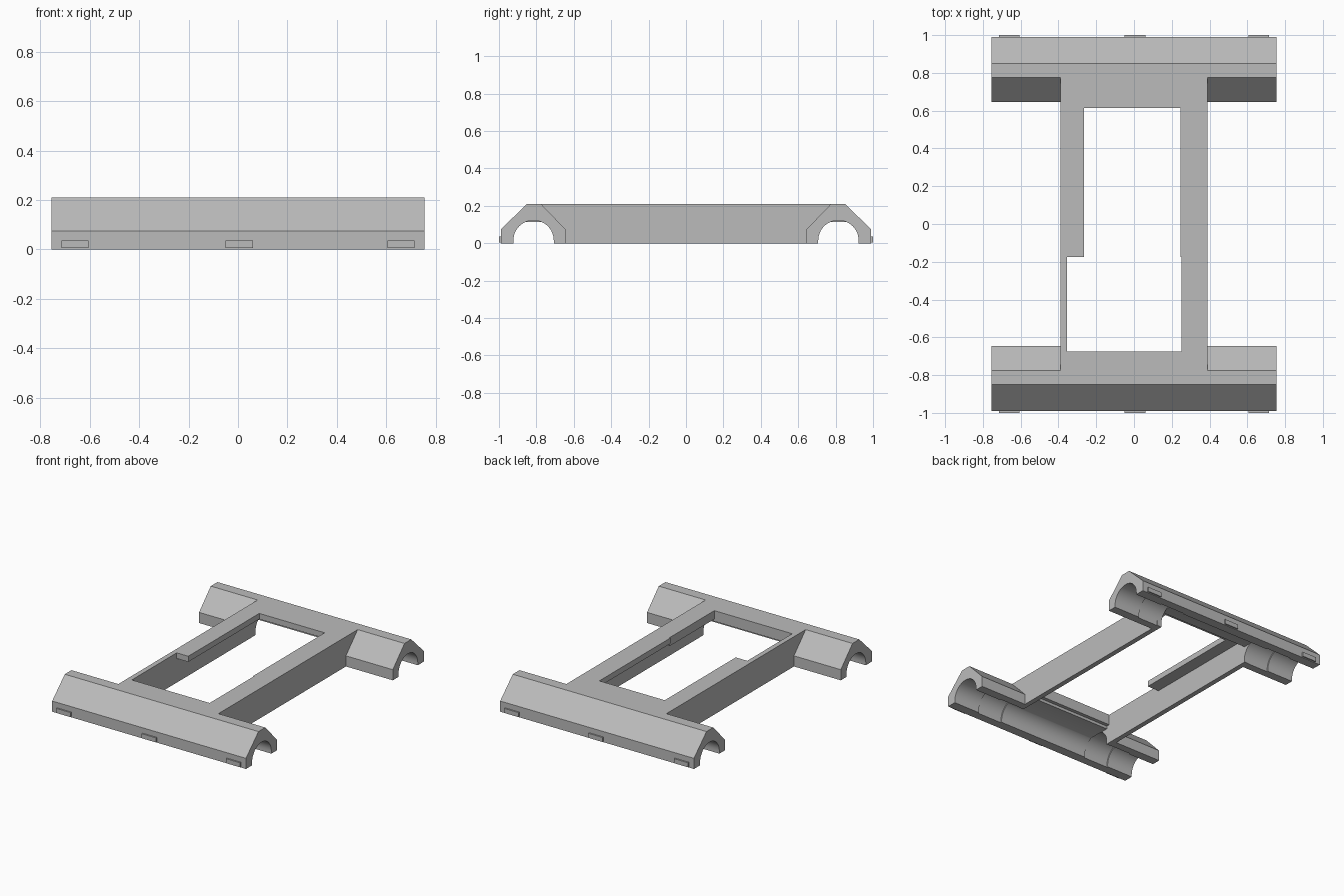
import bpy, bmesh, math

cube = bpy.data.objects.get("Cube")
if cube:
    bpy.data.objects.remove(cube)

grey = bpy.data.materials.new("light_grey_plastic")
grey.use_nodes = True
colour = (0.5, 0.5, 0.5, 1)
grey.diffuse_color = colour
grey.node_tree.nodes["Principled BSDF"].inputs["Base Color"].default_value = colour

TOP = 0.21
HALF = 0.755      # half length of an axle housing
RAIL = 0.39       # outer face of the side rails
WALL = 0.355      # inner face of the rail walls
BORE_Y, BORE_Z = 0.815, 0.015


def extrude(name, profile, x0, x1):
    """Prism along x from a (y, z) profile."""
    bm = bmesh.new()
    base = bm.faces.new([bm.verts.new((x0, y, z)) for y, z in profile])
    geo = bmesh.ops.extrude_face_region(bm, geom=[base])["geom"]
    moved = [v for v in geo if isinstance(v, bmesh.types.BMVert)]
    bmesh.ops.translate(bm, verts=moved, vec=(x1 - x0, 0, 0))
    bmesh.ops.recalc_face_normals(bm, faces=bm.faces)
    mesh = bpy.data.meshes.new(name)
    bm.to_mesh(mesh)
    bm.free()
    mesh.materials.append(grey)
    obj = bpy.data.objects.new(name, mesh)
    bpy.context.collection.objects.link(obj)
    bpy.ops.object.select_all(action='DESELECT')
    obj.select_set(True)
    bpy.context.view_layer.objects.active = obj
    bpy.ops.object.shade_smooth_by_angle(angle=math.radians(25))
    return obj


def box(name, x0, x1, y0, y1, z0, z1):
    return extrude(name, [(y0, z0), (y1, z0), (y1, z1), (y0, z1)], x0, x1)


def arc(radius, start, end, steps=24):
    """Bore arc; angles run from the outer side over the top."""
    return [(BORE_Y + radius * math.cos(start + (end - start) * i / steps),
             BORE_Z + radius * math.sin(start + (end - start) * i / steps))
            for i in range(steps + 1)]


def housing(radius):
    """Chamfered housing with an open half-round bore."""
    return ([(0.645, 0), (0.645, 0.075), (0.775, TOP), (0.85, TOP),
             (0.99, 0.075), (0.99, 0), (BORE_Y + radius, 0)]
            + arc(radius, 0, math.pi) + [(BORE_Y - radius, 0)])


def centre_housing(radius, roof):
    """Between the rails the inner leg is left out and the roof is flat."""
    stop = math.asin((roof - BORE_Z) / radius)
    return ([(0.7, roof), (0.7, TOP), (0.85, TOP), (0.99, 0.075),
             (0.99, 0), (BORE_Y + radius, 0)] + arc(radius, 0, stop))


# Axle housings, front and rear
for end, s in (("front", -1), ("rear", 1)):
    def flip(profile):
        return [(s * y, z) for y, z in profile]

    extrude(end + "_housing_centre", flip(centre_housing(0.108, 0.115)), -WALL, WALL)
    for side, k in (("left", 1), ("right", -1)):
        extrude(f"{end}_{side}_housing_end", flip(housing(0.108)), k * 0.55, k * HALF)
        extrude(f"{end}_{side}_bearing_seat", flip(housing(0.116)), k * WALL, k * 0.55)
    # Deck joining the housing to the rails
    box(end + "_deck", -RAIL, RAIL, s * 0.8, s * 0.7, 0.135, TOP)
    edge, under = (0.675, 0.135) if s < 0 else (0.615, 0.17)
    box(end + "_deck_lip", -RAIL, RAIL, s * 0.7, s * edge, under, TOP)
    # Small clips on the outer face
    for place, x in (("left", 0.66), ("middle", 0.005), ("right", -0.66)):
        box(f"{end}_{place}_clip", x - 0.055, x + 0.055,
            s * 0.985, s * 1.0, 0.005, 0.037)

# Side rail walls
for side, k in (("left", 1), ("right", -1)):
    box(side + "_rail_wall", k * WALL, k * RAIL, -0.702, 0.702, 0, TOP)

# Ledges along the tops of the rails
box("right_rail_ledge", -0.36, -0.265, -0.175, 0.62, 0.17, TOP)
box("left_rail_ledge_rear", 0.245, 0.36, -0.175, 0.62, 0.17, TOP)
box("left_rail_ledge_front", 0.252, 0.36, -0.68, -0.175, 0.15, TOP)
